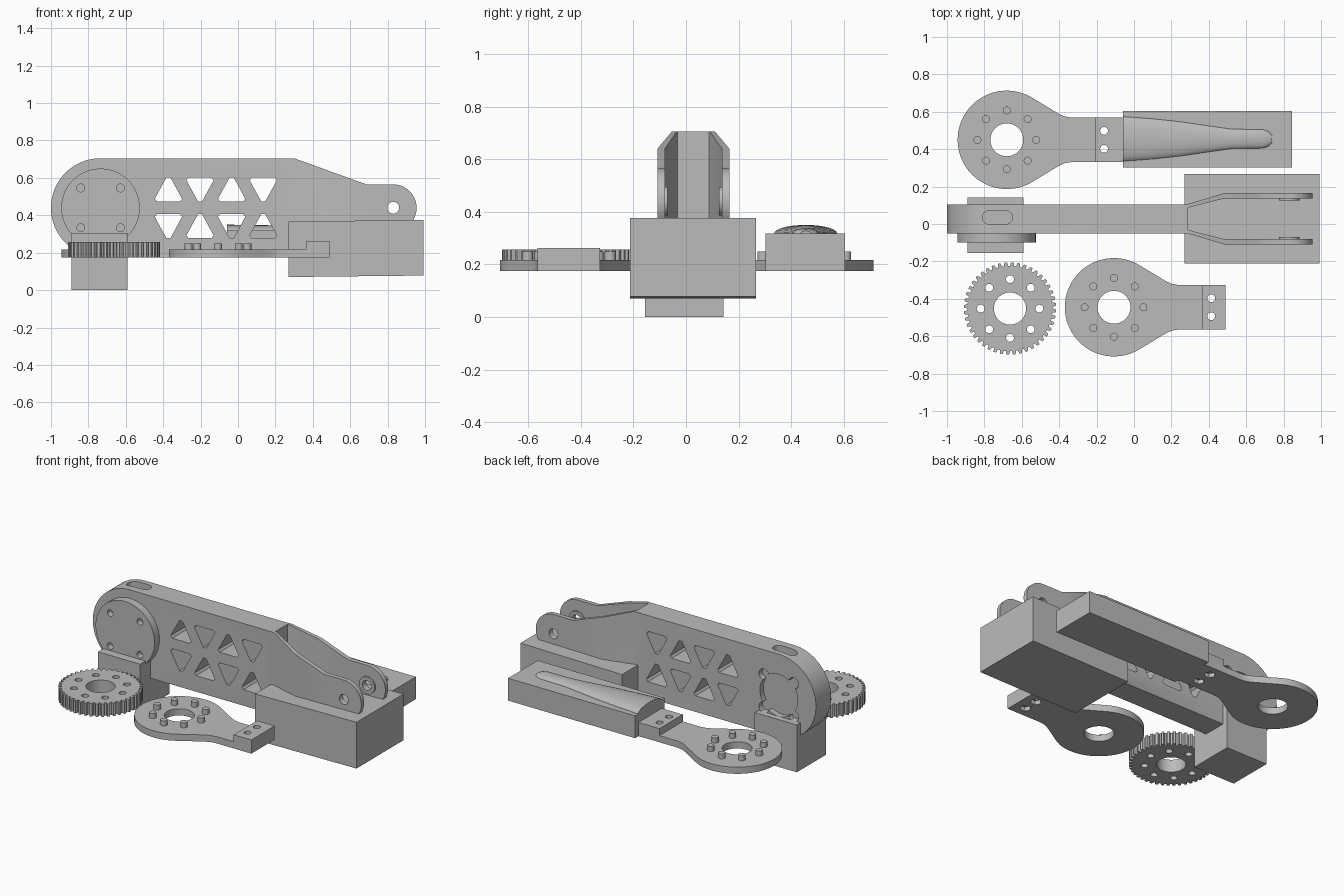
import bpy, bmesh, math
from math import sin, cos, pi, radians

if "Cube" in bpy.data.objects:
    bpy.data.objects.remove(bpy.data.objects["Cube"])

grey = bpy.data.materials.new("plain grey")
grey.diffuse_color = (0.5, 0.5, 0.5, 1)
grey.use_nodes = True
grey.node_tree.nodes["Principled BSDF"].inputs["Base Color"].default_value = grey.diffuse_color


def finish(name, bm):
    bmesh.ops.recalc_face_normals(bm, faces=bm.faces)
    me = bpy.data.meshes.new(name)
    bm.to_mesh(me)
    bm.free()
    me.materials.append(grey)
    ob = bpy.data.objects.new(name, me)
    bpy.context.collection.objects.link(ob)
    return ob


def prism(name, pts, lo, hi, axis="z"):
    """Extrude a 2D outline: xy along z, or xz along y."""
    bm = bmesh.new()
    place = (lambda u, v, w: (u, v, w)) if axis == "z" else (lambda u, v, w: (u, w, v))
    rings = [[bm.verts.new(place(u, v, w)) for u, v in pts] for w in (lo, hi)]
    n = len(pts)
    bm.faces.new(rings[0])
    bm.faces.new(rings[1])
    for i in range(n):
        j = (i + 1) % n
        bm.faces.new((rings[0][i], rings[0][j], rings[1][j], rings[1][i]))
    return finish(name, bm)


def arc(cx, cy, r, a0, a1, n):
    return [(cx + r * cos(radians(a0 + (a1 - a0) * i / n)),
             cy + r * sin(radians(a0 + (a1 - a0) * i / n))) for i in range(n + 1)]


def circle(cx, cy, r, n=32):
    return arc(cx, cy, r, 0, 360, n)[:-1]


def rect(x0, x1, y0, y1):
    return [(x0, y0), (x1, y0), (x1, y1), (x0, y1)]


def cut(ob, *tools, op="DIFFERENCE"):
    for t in tools:
        m = ob.modifiers.new("cut", "BOOLEAN")
        m.operation, m.solver, m.object = op, "EXACT", t
        bpy.context.view_layer.objects.active = ob
        bpy.ops.object.modifier_apply(modifier=m.name)
        bpy.data.objects.remove(t)


def hole(x, y, r, lo, hi, axis="z", n=20):
    return prism("hole_cutter", circle(x, y, r, n), lo, hi, axis)


# --- arm: side outline intersected with the forked plan outline
YC, ZC, HX, PX = 0.028, 0.44, -0.735, 0.83
upper = [(0.30, 0.705), (0.66, 0.575), (0.69, 0.565)]
side = arc(HX, ZC, 0.265, 270, 90, 40) + upper + arc(PX, ZC, 0.125, 90, -90, 28)
side += [(x, 2 * ZC - z) for x, z in reversed(upper)]
arm = prism("forked_arm", side, -0.3, 0.3, "y")
half = [(0.285, 0.0775), (0.48, 0.1365), (1.1, 0.1365), (1.1, 0.108), (0.48, 0.108), (0.29, 0.06)]
plan = [(-1.1, -0.0775)] + [(x, -y) for x, y in half] + half[::-1] + [(-1.1, 0.0775)]
plan = [(x, y + YC) for x, y in plan]
cut(arm, prism("plan_cutter", plan, 0, 1), op="INTERSECT")

# truss windows with blunted corners
for i, x in enumerate((-0.372, -0.203, -0.034, 0.135)):
    for row in (1, -1):
        s = row if i % 2 == 0 else -row
        mid = ZC + row * 0.098
        tri = [(-0.062, -0.064), (0.062, -0.064), (0.073, -0.05),
               (0.011, 0.064), (-0.011, 0.064), (-0.073, -0.05)]
        cut(arm, prism("window_cutter", [(x + u, mid + s * v) for u, v in tri], -0.3, 0.3, "y"))

# pivot holes, top slot, rear motor recess with four ears
cut(arm, hole(PX, ZC, 0.032, -0.3, 0.3, "y"))
slot = arc(-0.685, 0.035, 0.036, -90, 90, 12) + arc(-0.775, 0.035, 0.036, 90, 270, 12)
cut(arm, prism("slot_cutter", slot, 0.62, 0.8))
ears = [(HX + 0.15 * cos(radians(a)), ZC + 0.15 * sin(radians(a))) for a in (45, 135, 225, 315)]
cut(arm, hole(HX, ZC, 0.135, 0.07, 0.3, "y", 40))
for x, z in ears:
    cut(arm, hole(x, z, 0.036, 0.07, 0.3, "y"))

# raised washers inside the fork
for s in (1, -1):
    lo, hi = sorted((YC + s * 0.098, YC + s * 0.108))
    w = prism("pivot_washer", circle(PX, ZC, 0.055), lo, hi, "y")
    cut(w, hole(PX, ZC, 0.032, -0.3, 0.3, "y"))

# front drive disc with four screw holes
disc = prism("drive_disc", circle(HX, ZC, 0.21, 56), -0.1, -0.0495, "y")
for x, z in ears:
    cut(disc, hole(x, z, 0.021, -0.3, -0.06, "y"))

# --- support blocks
prism("arm_support_block", rect(-0.89, -0.59, -0.155, 0.143), 0, 0.305)
prism("fork_support_block", [(0.27, 0.07), (0.993, 0.078), (0.993, 0.376), (0.27, 0.366)],
      -0.212, 0.266, "y")

# --- toothed wheel
GX, GY, TEETH = -0.663, -0.452, 44
teeth = []
for i in range(TEETH):
    for f, r in ((0.0, 0.228), (0.3, 0.228), (0.45, 0.247), (0.85, 0.247)):
        a = 2 * pi * (i + f) / TEETH
        teeth.append((GX + r * cos(a), GY + r * sin(a)))
wheel = prism("toothed_wheel", teeth, 0.175, 0.257)
cut(wheel, hole(GX, GY, 0.086, 0, 1, n=40))
for i in range(8):
    a = i * pi / 4
    cut(wheel, hole(GX + 0.157 * cos(a), GY + 0.157 * sin(a), 0.021, 0, 1))


# --- paddle links: round head with pegs, neck and raised screw pad
def link(name, cx, cy, length):
    neck = [(0.25, 0.156), (0.28, 0.138), (0.31, 0.125), (0.345, 0.119), (length, 0.119)]
    pts = arc(0, 0, 0.263, 58, 302, 48) + [(x, -y) for x, y in neck] + neck[::-1]
    plate = prism(name + "_plate", [(cx + x, cy + y) for x, y in pts], 0.174, 0.217)
    cut(plate, hole(cx, cy, 0.088, 0, 1, n=40))
    pad = prism(name + "_screw_pad",
                rect(cx + 0.471, cx + length, cy - 0.119, cy + 0.119), 0.217, 0.262)
    for s in (1, -1):
        x, y = cx + 0.52, cy + s * 0.048
        cut(plate, hole(x, y, 0.021, 0, 1), hole(x, y, 0.034, 0, 0.2, n=6))
        cut(pad, hole(x, y, 0.021, 0, 1))
    for i in range(8):
        a = i * pi / 4
        prism(name + "_peg", circle(cx + 0.157 * cos(a), cy + 0.157 * sin(a), 0.021, 20),
              0.21, 0.249)


link("front_link", -0.107, -0.445, 0.597)
link("rear_link", -0.68, 0.45, 0.62)

# --- long block on the rear link, with a tapering rounded ridge on top
prism("ridge_block", rect(-0.06, 0.845, 0.303, 0.604), 0.174, 0.318)
bm = bmesh.new()
rings = []
sections = [(-0.06, 0.12, 0.033), (0.1, 0.108, 0.031), (0.25, 0.092, 0.028), (0.4, 0.07, 0.024),
            (0.52, 0.053, 0.021), (0.69, 0.05, 0.02), (0.72, 0.04, 0.017), (0.738, 0.02, 0.01)]
for x, w, h in sections:
    prof = [(x, 0.455 + w * cos(pi * k / 14), 0.317 + h * sin(pi * k / 14)) for k in range(15)]
    rings.append([bm.verts.new(p) for p in prof])
for a, b in zip(rings, rings[1:]):
    for k in range(15):
        j = (k + 1) % 15
        bm.faces.new((a[k], a[j], b[j], b[k]))
bm.faces.new(rings[0])
bm.faces.new(rings[-1])
finish("tapered_ridge", bm)

# smooth round walls, keep edges sharp
for ob in bpy.context.collection.objects:
    ob.select_set(True)
    bpy.context.view_layer.objects.active = ob
bpy.ops.object.shade_smooth_by_angle(angle=radians(25))
